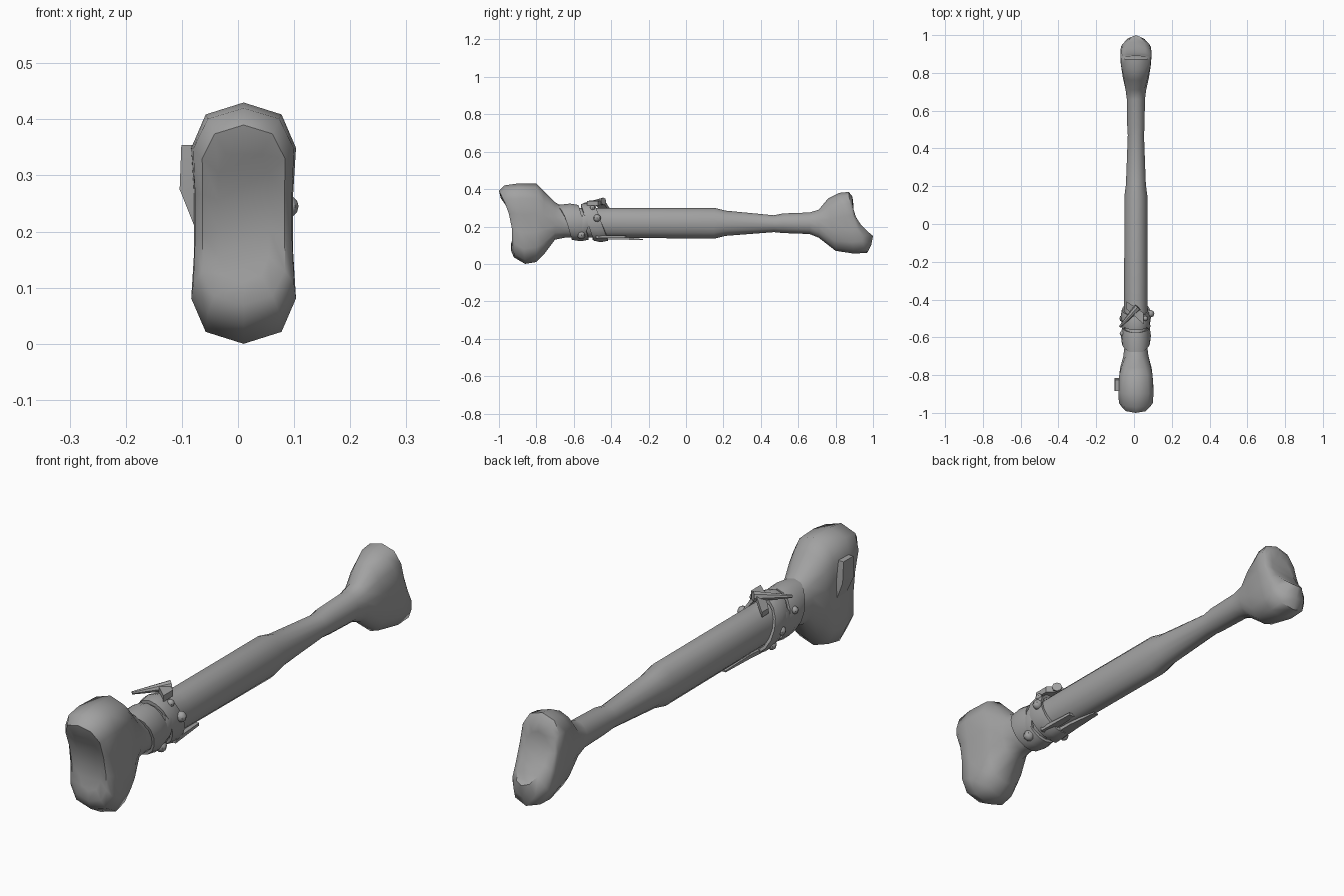
import bpy, bmesh, math
from mathutils import Vector

if "Cube" in bpy.data.objects:
    bpy.data.objects.remove(bpy.data.objects["Cube"])

grey = bpy.data.materials.new("plain grey")
grey.use_nodes = True
colour = (0.36, 0.36, 0.36, 1)
grey.diffuse_color = colour
grey.node_tree.nodes["Principled BSDF"].inputs["Base Color"].default_value = colour

CX = 0.01  # the club sits slightly off the centre line


def finish(name, bm, angle=40):
    bmesh.ops.recalc_face_normals(bm, faces=bm.faces)
    mesh = bpy.data.meshes.new(name)
    bm.to_mesh(mesh)
    bm.free()
    mesh.materials.append(grey)
    obj = bpy.data.objects.new(name, mesh)
    bpy.context.collection.objects.link(obj)
    bpy.ops.object.select_all(action="DESELECT")
    obj.select_set(True)
    bpy.context.view_layer.objects.active = obj
    bpy.ops.object.shade_smooth_by_angle(angle=math.radians(angle))
    return obj


def loft(name, rings, angle=40, closed=False):
    """Skin a list of rings; open ends are capped with strips across the ring."""
    bm = bmesh.new()
    loops = [[bm.verts.new(p) for p in ring] for ring in rings]
    n = len(loops[0])
    pairs = list(zip(loops, loops[1:]))
    if closed:
        pairs.append((loops[-1], loops[0]))
    for a, b in pairs:
        for i in range(n):
            j = (i + 1) % n
            bm.faces.new((a[i], a[j], b[j], b[i]))
    if not closed:
        for ring in (loops[0], loops[-1]):
            for i in range(n // 2):
                strip = [ring[i], ring[i + 1], ring[-i - 1], ring[-i]]
                bm.faces.new(list(dict.fromkeys(strip)))
    return finish(name, bm, angle)


def bone_ring(top_y, top_z, low_y, low_z, width, pinch=0, bow=0, n=14):
    """Oval between a top and a bottom point, pinched at the waist and bowed along y."""
    ring = []
    for i in range(n):
        a = math.tau * i / n
        t = (1 - math.cos(a)) / 2
        c2 = math.cos(a) ** 2
        x = CX + width * math.sin(a) * (1 + pinch * c2)
        y = top_y + (low_y - top_y) * t + bow * (1 - c2)
        ring.append((x, y, top_z + (low_z - top_z) * t))
    return ring


# Bone: large knuckle, shaft, thin neck, small knuckle
stations = [
    (-0.99, 0.35, -0.935, 0.11, 0.045, 0.7, 0.035),
    (-1.0, 0.39, -0.935, 0.07, 0.072, 0.8, 0.03),
    (-0.97, 0.42, -0.92, 0.035, 0.085, 0.9, 0.02),
    (-0.9, 0.43, -0.86, 0.0, 0.086, 1),
    (-0.8, 0.43, -0.8, 0.01, 0.086, 0.8),
    (-0.76, 0.39, -0.76, 0.05, 0.083, 0.5),
    (-0.7, 0.33, -0.7, 0.13, 0.068, 0.1),
    (-0.65, 0.3, -0.65, 0.14, 0.062),
    (-0.4, 0.3, -0.4, 0.14, 0.064),
    (0.15, 0.3, 0.15, 0.135, 0.062),
    (0.21, 0.285, 0.21, 0.15, 0.054),
    (0.47, 0.26, 0.47, 0.17, 0.044),
    (0.52, 0.27, 0.52, 0.165, 0.047),
    (0.66, 0.275, 0.66, 0.16, 0.049),
    (0.71, 0.29, 0.71, 0.14, 0.056),
    (0.76, 0.35, 0.8, 0.07, 0.07, 0.3),
    (0.82, 0.38, 0.9, 0.055, 0.08, 0.6),
    (0.87, 0.385, 0.97, 0.06, 0.082, 0.6, -0.02),
    (0.89, 0.36, 0.99, 0.1, 0.075, 0.5, -0.03),
    (0.895, 0.32, 1.0, 0.15, 0.05, 0.3, -0.03),
]
loft("bone", [bone_ring(*s) for s in stations], 50)


# Leather wraps: slanted bands around the grip
def band(name, top_y, low_y, width, rx, rz, peak=0, n=16):
    rings = []
    for i in range(n):
        a = math.tau * i / n
        up = math.cos(a)
        mid = (top_y + low_y) / 2 + (top_y - low_y) / 2 * up
        front = mid - width / 2 - peak * max(up, 0) ** 3
        back = mid + width / 2
        # cross-section: inner front, outer front, crown, outer back, inner back
        section = [(front, 0.85), (front, 0.98), (mid, 1.06), (back, 0.98), (back, 0.85)]
        rings.append([(CX + rx * k * math.sin(a), y, 0.222 + rz * k * up)
                      for y, k in section])
    loft(name, rings, 40, closed=True)


band("front_wrap", -0.62, -0.565, 0.09, 0.075, 0.095, 0.025)
band("rear_wrap", -0.525, -0.455, 0.075, 0.076, 0.1)
band("crossing_wrap", -0.51, -0.57, 0.05, 0.073, 0.092)


# Tapered pieces following a path, each point holding a position and half sizes
def strip(name, path, side, up, angle=30):
    side, up = Vector(side), Vector(up)
    rings = []
    for x, y, z, half_side, half_up in path:
        c = Vector((x, y, z))
        rings.append([c + side * half_side * i + up * half_up * j
                      for i, j in ((-1, -1), (1, -1), (1, 1), (-1, 1))])
    loft(name, rings, angle)


strip("long_strap_tail", [(0.0, -0.5, 0.135, 0.025, 0.008), (0.0, -0.36, 0.138, 0.02, 0.007),
                          (0.0, -0.23, 0.13, 0.01, 0.003)], (1, 0, 0), (0, 0, 1))
strip("short_strap_tail", [(0.05, -0.48, 0.145, 0.018, 0.008), (0.045, -0.32, 0.148, 0.012, 0.005)],
      (1, 0, 0), (0, 0, 1))
strip("strap_loop", [(0.05, -0.5, 0.325, 0.03, 0.012), (0.0, -0.46, 0.328, 0.025, 0.012),
                     (-0.04, -0.43, 0.29, 0.02, 0.01)], (0, 1, 0), (0, 0, 1))

# Bone chip lifting off the large knuckle
strip("bone_chip", [(-0.085, -0.855, 0.354, 0.03, 0.016), (-0.089, -0.85, 0.275, 0.035, 0.015),
                    (-0.05, -0.845, 0.178, 0.025, 0.015)], (0, 1, 0), (1, 0, 0))

# Toggle spike pushed through the wrap
blunt, tip = Vector((0.02, -0.44, 0.335)), Vector((-0.075, -0.545, 0.32))
axis = tip - blunt
bm = bmesh.new()
bmesh.ops.create_cone(bm, cap_ends=True, segments=8, radius1=0.02, radius2=0.006, depth=axis.length)
bmesh.ops.rotate(bm, verts=bm.verts, matrix=axis.to_track_quat("Z", "Y").to_matrix())
bmesh.ops.translate(bm, verts=bm.verts, vec=(blunt + tip) / 2)
finish("toggle_spike", bm)

# Studs on the wraps
studs = [(0.088, -0.475, 0.245, 0.02), (0.06, -0.56, 0.155, 0.022), (0.06, -0.5, 0.3, 0.014),
         (-0.06, -0.5, 0.2, 0.018), (-0.062, -0.58, 0.25, 0.014), (-0.04, -0.47, 0.15, 0.018)]
for i, (x, y, z, r) in enumerate(studs):
    bm = bmesh.new()
    bmesh.ops.create_uvsphere(bm, u_segments=8, v_segments=6, radius=r)
    bmesh.ops.translate(bm, verts=bm.verts, vec=(x, y, z))
    finish(f"stud_{i + 1}", bm)
